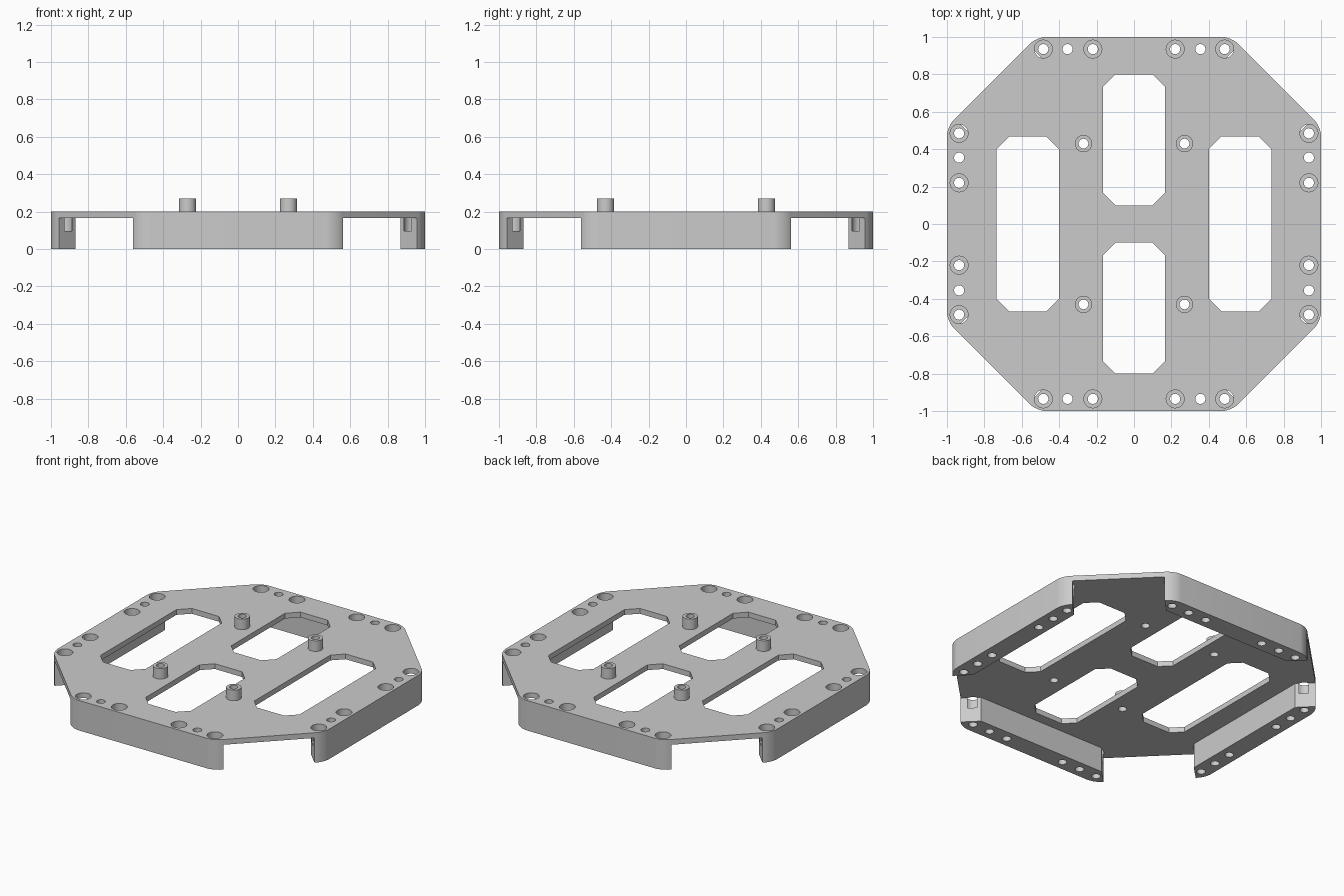
import bpy, bmesh, math
from mathutils import Matrix

cube = bpy.data.objects.get("Cube")
if cube:
    bpy.data.objects.remove(cube, do_unlink=True)

TOP, UNDER, POST_TOP = 0.2, 0.165, 0.27
RAIL, INNER = 0.935, 0.87          # rail hole line, rail inner face

grey = bpy.data.materials.new("light_grey")
grey.use_nodes = True
colour = (0.6, 0.6, 0.6, 1)
grey.diffuse_color = colour
grey.node_tree.nodes["Principled BSDF"].inputs["Base Color"].default_value = colour


def make_object(name, bm):
    bmesh.ops.recalc_face_normals(bm, faces=bm.faces)
    mesh = bpy.data.meshes.new(name)
    bm.to_mesh(mesh)
    bm.free()
    mesh.materials.append(grey)
    obj = bpy.data.objects.new(name, mesh)
    bpy.context.collection.objects.link(obj)
    return obj


def add_prism(bm, points, z0, z1):
    face = bm.faces.new([bm.verts.new((x, y, z0)) for x, y in points])
    new = bmesh.ops.extrude_face_region(bm, geom=[face])["geom"]
    verts = [v for v in new if isinstance(v, bmesh.types.BMVert)]
    bmesh.ops.translate(bm, verts=verts, vec=(0, 0, z1 - z0))


def add_cylinder(bm, x, y, r, z0, z1):
    bmesh.ops.create_cone(bm, cap_ends=True, segments=32, radius1=r, radius2=r,
                          depth=z1 - z0, matrix=Matrix.Translation((x, y, (z0 + z1) / 2)))


def around(points):
    """Repeat a quarter's points four times about the centre."""
    out = []
    for _ in range(4):
        out += points
        points = [(-y, x) for x, y in points]
    return out


def chamfered_rect(cx, cy, hx, hy, c=0.067):
    pts = [(hx, -hy + c), (hx, hy - c), (hx - c, hy), (-hx + c, hy),
           (-hx, hy - c), (-hx, -hy + c), (-hx + c, -hy), (hx - c, -hy)]
    return [(cx + x, cy + y) for x, y in pts]


def cut(obj, cutters):
    for c in cutters:
        mod = obj.modifiers.new("cut", 'BOOLEAN')
        mod.operation, mod.solver, mod.object = 'DIFFERENCE', 'EXACT', c
    bpy.context.view_layer.update()
    graph = bpy.context.evaluated_depsgraph_get()
    mesh = bpy.data.meshes.new_from_object(obj.evaluated_get(graph))
    obj.modifiers.clear()
    obj.data = mesh


def smooth(obj):
    bpy.ops.object.select_all(action='DESELECT')
    obj.select_set(True)
    bpy.context.view_layer.objects.active = obj
    bpy.ops.object.shade_smooth_by_angle(angle=math.radians(30))


# Octagonal body with rounded corners
bm = bmesh.new()
add_prism(bm, around([(1, 0.52), (0.52, 1)]), 0, TOP)
upright = [e for e in bm.edges if abs(e.verts[0].co.z - e.verts[1].co.z) > 0.1]
bmesh.ops.bevel(bm, geom=upright, offset=0.05, segments=6, profile=0.5, affect='EDGES')
frame = make_object("frame_plate", bm)

# Underside hollow, leaving four rails with diagonal ends
bm = bmesh.new()
end, reach = 0.475, 0.25
add_prism(bm, around([(INNER, end), (INNER + reach, end + reach),
                      (end + reach, INNER + reach), (end, INNER)]), -0.1, UNDER)
hollow = make_object("hollow_cutter", bm)

# Four chamfered windows
bm = bmesh.new()
for s in (-1, 1):
    add_prism(bm, chamfered_rect(0, s * 0.45, 0.167, 0.35), -0.1, 0.4)
    add_prism(bm, chamfered_rect(s * 0.567, 0, 0.167, 0.467), -0.1, 0.4)
windows = make_object("window_cutter", bm)

# Screw holes, with counterbores on the outer two of each group
holes, bores = bmesh.new(), bmesh.new()
posts = [(sx * 0.27, sy * 0.43) for sx in (-1, 1) for sy in (-1, 1)]
for along in (0.22, 0.355, 0.485):
    for x, y in around([(RAIL, along), (RAIL, -along)]):
        add_cylinder(holes, x, y, 0.027, -0.1, 0.4)
        if along != 0.355:
            add_cylinder(bores, x, y, 0.048, 0.095, 0.4)
for x, y in posts:
    add_cylinder(holes, x, y, 0.026, -0.1, 0.4)
hole_cutter = make_object("hole_cutter", holes)
bore_cutter = make_object("counterbore_cutter", bores)

cut(frame, [hollow, windows, bore_cutter, hole_cutter])
smooth(frame)

# Hollow standoffs on top
for i, (x, y) in enumerate(posts):
    bm = bmesh.new()
    add_cylinder(bm, x, y, 0.046, TOP, POST_TOP)
    post = make_object(f"standoff_{i + 1}", bm)
    cut(post, [hole_cutter])
    smooth(post)

for c in (hollow, windows, hole_cutter, bore_cutter):
    bpy.data.objects.remove(c, do_unlink=True)
